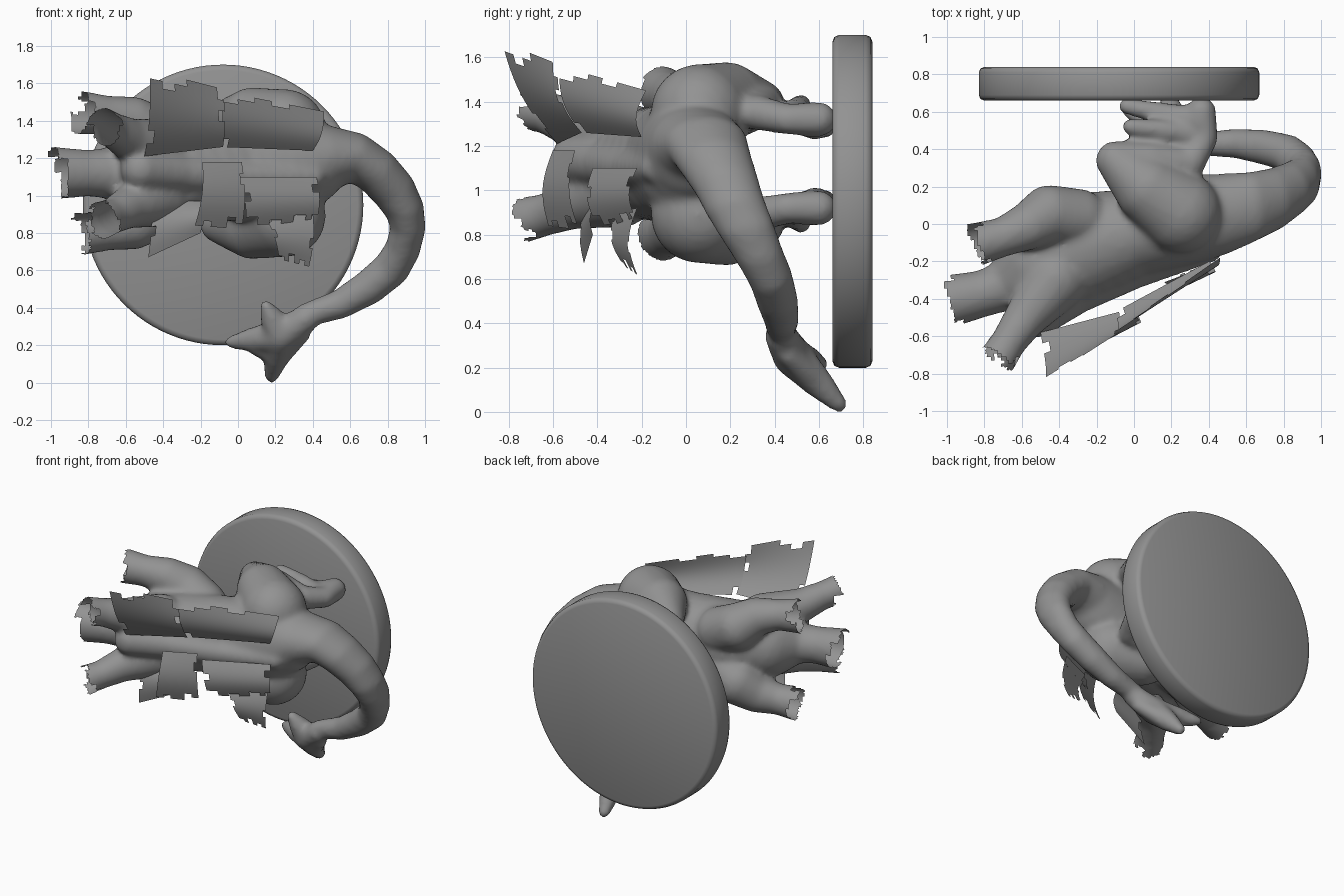
import bpy, bmesh, math, random
from mathutils import Vector, Matrix

if "Cube" in bpy.data.objects:
    bpy.data.objects.remove(bpy.data.objects["Cube"])
random.seed(4)
MID = 1.12  # symmetry plane height of the creature
stone = bpy.data.materials.new("dark_grey")
stone.diffuse_color = (0.29, 0.29, 0.29, 1)
stone.use_nodes = True
stone.node_tree.nodes["Principled BSDF"].inputs["Base Color"].default_value = stone.diffuse_color


def link(name, me, angle=None):
    ob = bpy.data.objects.new(name, me)
    bpy.context.collection.objects.link(ob)
    bpy.ops.object.select_all(action='DESELECT')
    ob.select_set(True)
    bpy.context.view_layer.objects.active = ob
    if angle:
        me.materials.append(stone)
        bpy.ops.object.shade_smooth_by_angle(angle=math.radians(angle))
    return ob


def finish(name, bm, angle):
    me = bpy.data.meshes.new(name)
    bm.to_mesh(me)
    bm.free()
    return link(name, me, angle)


# Unit ball used as a brush for the limbs
bm = bmesh.new()
bmesh.ops.create_icosphere(bm, subdivisions=3, radius=1)
bm.verts.index_update()
ball_v = [tuple(v.co) for v in bm.verts]
ball_f = [[v.index for v in f.verts] for f in bm.faces]
bm.free()
verts, faces = [], []


def limb(pts):
    """Chain of ellipsoids; points are (x, y, z, ry, rz)."""
    for a, b in zip(pts, pts[1:]):
        a, b = [p if len(p) == 5 else (*p, p[3]) for p in (a, b)]
        gap = (Vector(b[:3]) - Vector(a[:3])).length
        n = min(9, max(2, math.ceil(gap / (0.33 * min(a[3], b[3], a[4], b[4])))))
        for i in range(n + 1):
            x, y, z, ry, rz = [u + (v - u) * i / n for u, v in zip(a, b)]
            rx, k = min(ry, rz), len(verts)
            verts.extend((x + p[0] * rx, y + p[1] * ry, z + p[2] * rz) for p in ball_v)
            faces.extend([k + j for j in f] for f in ball_f)


def mirrored(pts):
    for s in (1, -1):
        limb([(p[0], p[1], MID + s * p[2], *p[3:]) for p in pts])


# Round base standing on edge
bm = bmesh.new()
bmesh.ops.create_cone(bm, cap_ends=True, segments=96, radius1=0.75, radius2=0.75, depth=0.18,
                      matrix=Matrix.Translation((-0.08, 0.75, 0.95)) @ Matrix.Rotation(math.pi / 2, 4, 'X'))
rims = [e for e in bm.edges if any(len(f.verts) > 4 for f in e.link_faces)]
bmesh.ops.bevel(bm, geom=rims, offset=0.03, segments=2, profile=0.5, affect='EDGES')
finish("round_base", bm, 50)

# Torso, central neck and tail
limb([(-1.02, -.42, 1.12, .145), (-.8, -.37, 1.12, .125), (-.66, -.32, 1.12, .14),
      (-.5, -.22, 1.12, .26, .24), (-.3, -.13, 1.12, .3, .26), (0, -.05, 1.13, .24, .27),
      (.25, .02, 1.14, .25, .29), (.45, .05, 1.2, .22, .18), (.62, .09, 1.21, .19, .13),
      (.74, .13, 1.13, .17, .125), (.83, .18, 1.03, .15, .12), (.89, .22, .93, .14, .105),
      (.91, .27, .83, .13, .095), (.88, .33, .71, .11, .095), (.82, .38, .61, .1),
      (.7, .41, .51, .095), (.55, .43, .42, .08), (.36, .43, .36, .065)])
# Back ridge
limb([(.4, -.14, 1.1, .07), (0, -.26, 1.1, .09), (-.3, -.38, 1.12, .1), (-.52, -.5, 1.14, .11)])
# Tail fluke
for tip in ((-.04, .61, .215, .035), (.15, .41, .41, .035), (.18, .69, .035, .04)):
    limb([(.36, .43, .34, .075), (.23, .48, .25, .09),
          tuple(.45 * a + .55 * b for a, b in zip((.23, .48, .25, .105), tip)), tip])
limb([(.34, .46, .26, .05), (.22, .58, .14, .06), (.1, .56, .19, .05)])
# Paired necks
mirrored([(-.42, -.3, .12, .17), (-.58, -.5, .18, .115), (-.67, -.63, .23, .095), (-.78, -.8, .27, .11)])
mirrored([(-.3, .03, .13, .16), (-.45, .05, .2, .16), (-.56, -.01, .28, .13), (-.7, -.07, .31, .105),
          (-.92, -.13, .33, .125)])
# Hind legs and feet
mirrored([(.25, .06, .23, .22), (.08, .18, .28, .18), (-.1, .34, .27, .105),
          (.08, .34, .26, .1), (.3, .32, .23, .08), (.38, .46, .2, .07), (.36, .6, .2, .08)])
mirrored([(.36, .55, .2, .08), (.2, .58, .17, .065), (-.04, .63, .16, .045)])
mirrored([(.3, .48, .2, .07), (.15, .5, .24, .06), (-.02, .52, .27, .045)])

# Blend everything into one smooth skin
me = bpy.data.meshes.new("blend_source")
me.from_pydata(verts, [], faces)
source = link("blend_source", me)
rem = source.modifiers.new("blend", 'REMESH')
rem.mode = 'VOXEL'
rem.voxel_size = 0.018
smo = source.modifiers.new("soften", 'SMOOTH')
smo.factor = 0.5
smo.iterations = 10
blended = bpy.data.meshes.new_from_object(source.evaluated_get(bpy.context.evaluated_depsgraph_get()))
bm = bmesh.new()
bm.from_mesh(blended)
bpy.data.objects.remove(source)

# Torn open ends of the necks
cuts = [((-.97, -.42, MID), (-1, -.2, 0))]
for s in (1, -1):
    cuts += [((-.71, -.71, MID + s * .25), (-.6, -.8, s * .2)),
             ((-.84, -.11, MID + s * .32), (-1, -.3, s * .1))]
centres = [(f, f.calc_center_median()) for f in bm.faces]
doomed = set()
for p, d in cuts:
    p, d = Vector(p), Vector(d).normalized()
    side = d.cross(Vector((0, 0, 1))).normalized()
    teeth = [random.uniform(-.06, .03) for i in range(10)]
    for f, c in centres:
        r = c - p
        if r.length < .28:
            t = math.atan2(r.z, r.dot(side)) / math.tau + .5
            if r.dot(d) > teeth[int(t * 9.99)]:
                doomed.add(f)
bmesh.ops.delete(bm, geom=list(doomed), context='FACES')
finish("creature_body", bm, 60)


def torn_sheet(name, a, b, c, d, bulge=0.04, n=12):
    """Curved membrane between four corners with ragged borders."""
    bm = bmesh.new()
    a, b, c, d = map(Vector, (a, b, c, d))
    normal = (b - a).cross(d - a).normalized()
    rows = []
    for j in range(n + 1):
        v = j / n
        rows.append([bm.verts.new(a.lerp(b, i / n).lerp(d.lerp(c, i / n), v)
                                  + normal * bulge * math.sin(math.pi * v)) for i in range(n + 1)])
    bite = [random.choice((0, 0, 1, 2)) for i in range(n)]
    for j in range(n):
        for i in range(n):
            if j < n - bite[i // 2] and i >= bite[j // 2] // 2 and i < n - bite[-1 - j // 2] // 2:
                bm.faces.new((rows[j][i], rows[j][i + 1], rows[j + 1][i + 1], rows[j + 1][i]))
    bmesh.ops.delete(bm, geom=[v for v in bm.verts if not v.link_faces], context='VERTS')
    finish(name, bm, 60)


# Torn wing membranes
torn_sheet("upper_wing_front", (-.5, -.58, 1.21), (-.08, -.47, 1.26), (-.08, -.58, 1.57), (-.47, -.83, 1.67))
torn_sheet("upper_wing_back", (-.1, -.47, 1.26), (.4, -.2, 1.24), (.46, -.18, 1.45), (-.1, -.57, 1.56))
torn_sheet("lower_wing_front", (.02, -.5, 1.18), (-.19, -.6, 1.18), (-.23, -.62, .84), (.02, -.48, .82))
torn_sheet("lower_wing_back", (.42, -.22, 1.1), (.0, -.42, 1.1), (.04, -.4, .84), (.42, -.22, .86))
torn_sheet("lower_wing_flap", (.4, -.22, .92), (.14, -.32, .9), (.22, -.28, .66), (.38, -.22, .62))
torn_sheet("lower_neck_flap", (-.18, -.36, .97), (-.46, -.42, .97), (-.48, -.46, .67), (-.2, -.42, .8))
